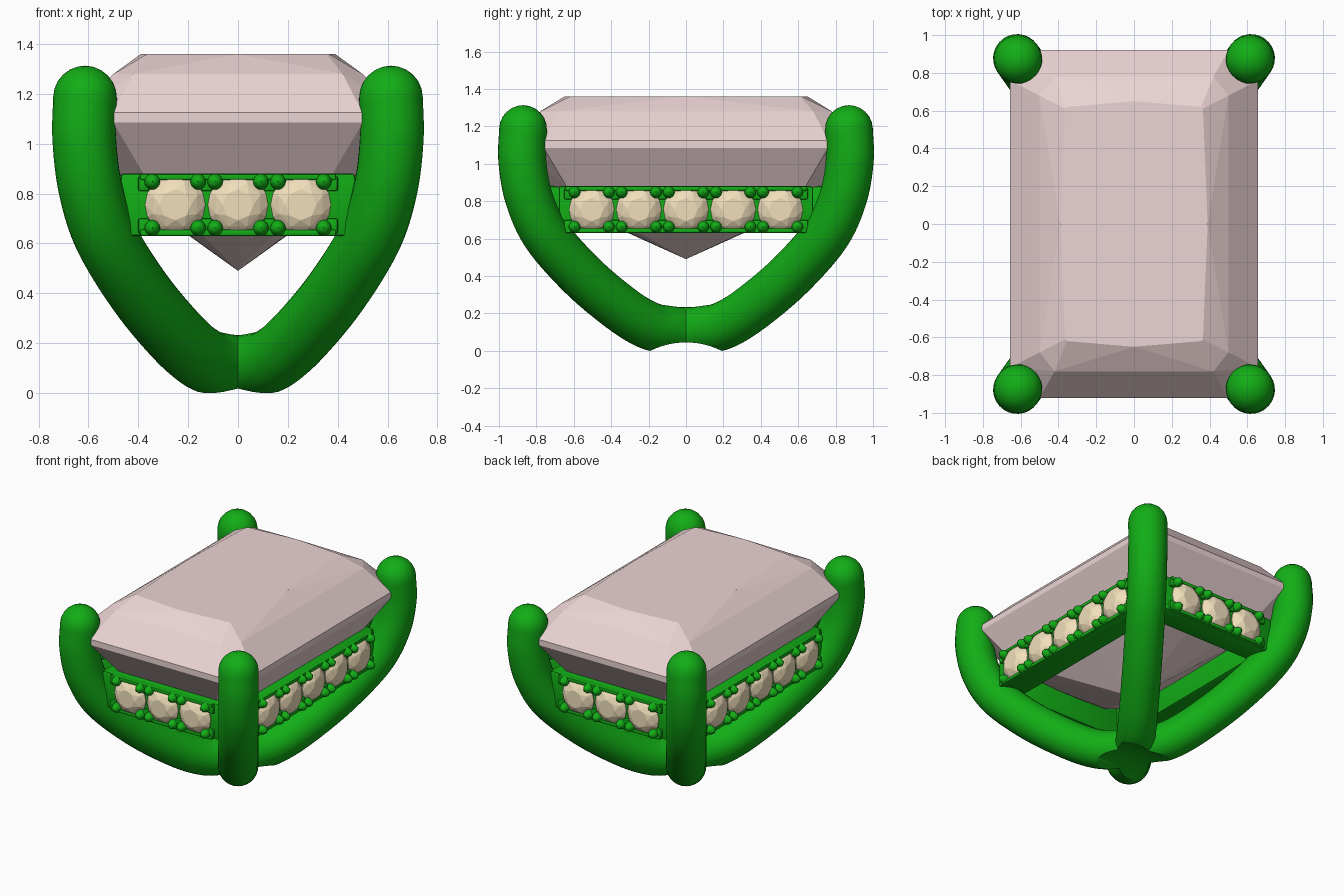
import bpy, bmesh, math
from mathutils import Vector, Matrix

if "Cube" in bpy.data.objects:
    bpy.data.objects.remove(bpy.data.objects["Cube"])


def material(name, color):
    m = bpy.data.materials.new(name)
    m.diffuse_color = (*color, 1)
    m.use_nodes = True
    m.node_tree.nodes["Principled BSDF"].inputs["Base Color"].default_value = m.diffuse_color
    return m


METAL = material("green_metal", (0.006, 0.42, 0.008))
PINK = material("pink_gem", (0.84, 0.66, 0.66))
CREAM = material("cream_gem", (0.88, 0.74, 0.50))


def finish(bm, name, mat, smooth=None):
    bmesh.ops.recalc_face_normals(bm, faces=bm.faces)
    me = bpy.data.meshes.new(name)
    bm.to_mesh(me)
    bm.free()
    ob = bpy.data.objects.new(name, me)
    bpy.context.collection.objects.link(ob)
    me.materials.append(mat)
    bpy.ops.object.select_all(action='DESELECT')
    bpy.context.view_layer.objects.active = ob
    ob.select_set(True)
    if smooth:
        bpy.ops.object.shade_smooth_by_angle(angle=math.radians(smooth))
    return ob


def hull(points, bm, mat=Matrix()):
    vs = [bm.verts.new(mat @ Vector(p)) for p in points]
    res = bmesh.ops.convex_hull(bm, input=vs)
    junk = [v for v in res["geom_interior"] if isinstance(v, bmesh.types.BMVert)]
    bmesh.ops.delete(bm, geom=junk, context='VERTS')


# Main stone: faceted rings (z, half x, half y, two chamfer corner points)
RINGS = [(1.36, .39, .65, .365, .61, .355, .62),
         (1.28, .50, .78, .50, .68, .42, .78),
         (1.125, .657, .92, .657, .76, .50, .92),
         (1.085, .657, .92, .657, .76, .50, .92),
         (.88, .53, .78, .53, .64, .38, .78),
         (.77, .39, .62, .38, .50, .28, .60)]
pts = [(0, 0, .49)]
for z, a, b, x1, y1, x2, y2 in RINGS:
    for s in (1, -1):
        pts += [(s * a, 0, z), (0, s * b, z)]
        for q in (1, -1):
            pts += [(s * x1, q * y1, z), (s * x2, q * y2, z)]
bm = bmesh.new()
hull(pts, bm)
bmesh.ops.dissolve_limit(bm, angle_limit=math.radians(1), verts=bm.verts, edges=bm.edges)
finish(bm, "main_stone", PINK)


# Prongs: each tube sweeps from one corner tip through the base to the opposite tip
HALF = [(0, .105), (.11, .113), (.23, .137), (.39, .222), (.63, .40),
        (.85, .62), (.955, .82), (.995, 1.02), (.99, 1.185)]
CTRL = [(-t, z) for t, z in HALF[:0:-1]] + HALF


def spline(ctrl, n=8):
    c = [Vector(p) for p in ctrl]
    c = [2 * c[0] - c[1]] + c + [2 * c[-1] - c[-2]]
    out = []
    for i in range(1, len(c) - 2):
        p0, p1, p2, p3 = c[i - 1:i + 3]
        for k in range(n):
            t = k / n
            out.append(.5 * (2 * p1 + (p2 - p0) * t + (2 * p0 - 5 * p1 + 4 * p2 - p3) * t * t
                             + (3 * p1 - p0 - 3 * p2 + p3) * t ** 3))
    return out + [c[-2]]


def prong_pair(name, side, seg=28, r=.128):
    d = Vector((.62 * side, .88, 0))
    n = Vector((d.y, -d.x, 0)).normalized()
    path = [d * p.x + Vector((0, 0, p.y)) for p in spline(CTRL)]
    tans = [(path[min(i + 1, len(path) - 1)] - path[max(i - 1, 0)]).normalized()
            for i in range(len(path))]
    stations = [(p, t, r) for p, t in zip(path, tans)]
    # domed tips
    arcs = [math.radians(a) for a in (15, 30, 45, 60, 75, 87)]
    head = [(path[0] - tans[0] * r * math.sin(a), tans[0], r * math.cos(a)) for a in arcs[::-1]]
    tail = [(path[-1] + tans[-1] * r * math.sin(a), tans[-1], r * math.cos(a)) for a in arcs]
    bm = bmesh.new()
    rings = []
    for p, t, rad in head + stations + tail:
        b = n.cross(t)
        rings.append([bm.verts.new(p + rad * (math.cos(a) * n + math.sin(a) * b))
                      for a in (2 * math.pi * k / seg for k in range(seg))])
    for r0, r1 in zip(rings, rings[1:]):
        for k in range(seg):
            bm.faces.new((r0[k], r0[k - 1], r1[k - 1], r1[k]))
    bm.faces.new(rings[0])
    bm.faces.new(rings[-1])
    return finish(bm, name, METAL, 40)


# Finger-shaped hollow under the base
bm = bmesh.new()
bmesh.ops.create_cone(bm, cap_ends=True, segments=96, radius1=.424, radius2=.424, depth=1.5,
                      matrix=Matrix.Translation((0, 0, .045 - .424)) @ Matrix.Rotation(math.pi / 2, 4, 'Y'))
cutter = finish(bm, "base_cutter", METAL)
cutter.hide_render = True
for name, side in (("prong_pair_a", 1), ("prong_pair_b", -1)):
    ob = prong_pair(name, side)
    mod = ob.modifiers.new("hollow", 'BOOLEAN')
    mod.operation = 'DIFFERENCE'
    mod.solver = 'EXACT'
    mod.object = cutter
    bpy.ops.object.modifier_apply(modifier="hollow")
    bpy.ops.object.shade_smooth_by_angle(angle=math.radians(40))
bpy.data.objects.remove(cutter)


def box(bm, center, size, bevel, mat):
    res = bmesh.ops.create_cube(bm, size=1, matrix=mat @ Matrix.Translation(center) @ Matrix.Diagonal((*size, 1)))
    edges = list({e for v in res["verts"] for e in v.link_edges})
    bmesh.ops.bevel(bm, geom=edges, offset=bevel, segments=2, profile=.5, affect='EDGES')


def circle(r, y, n, turn=0):
    return [(r * math.cos(2 * math.pi * (k + turn) / n), y, r * math.sin(2 * math.pi * (k + turn) / n))
            for k in range(n)]


# Small round stone, table facing -y
SMALL = (circle(.062, -.045, 8) + circle(.095, -.028, 8, .5) + circle(.121, 0, 16)
         + circle(.121, .01, 16) + [(0, .08, 0)])
ZC, PITCH = .755, .252


def gallery_side(label, angle, half, face, count):
    rot = Matrix.Rotation(angle, 4, 'Z')
    rail, gems = bmesh.new(), bmesh.new()
    # rail body with a thin lip above and below the stones
    box(rail, (0, -face + .085, ZC), (2 * half, .17, .25), .012, rot)
    for z in (.643, .867):
        box(rail, (0, -face - .005, z), (count * PITCH + .03, .04, .025), .007, rot)
    end = count * PITCH / 2 + .015
    for i in range(count):
        x = (i - (count - 1) / 2) * PITCH
        hull(SMALL, gems, rot @ Matrix.Translation((x, -face - .005, ZC)))
        # four bead claws hold each stone
        for sx in (1, -1):
            for sz in (1, -1):
                m = rot @ Matrix.Translation((x + sx * .092, -face - .008, ZC + sz * .093))
                bmesh.ops.create_uvsphere(rail, u_segments=12, v_segments=8, radius=.033,
                                          matrix=m @ Matrix.Diagonal((1, 1.7, 1, 1)))
    # bars between neighbouring stones
    for i in range(count + 1):
        x = (i - count / 2) * PITCH
        for sz in (1, -1):
            box(rail, (x, -face - .004, ZC + sz * .085), (.045, .03, .06), .008, rot)
    finish(rail, label + "_gallery_rail", METAL, 40)
    finish(gems, label + "_accent_stones", CREAM)


gallery_side("front", 0, .47, .83, 3)
gallery_side("right", math.pi / 2, .68, .58, 5)
gallery_side("back", math.pi, .47, .83, 3)
gallery_side("left", -math.pi / 2, .68, .58, 5)
